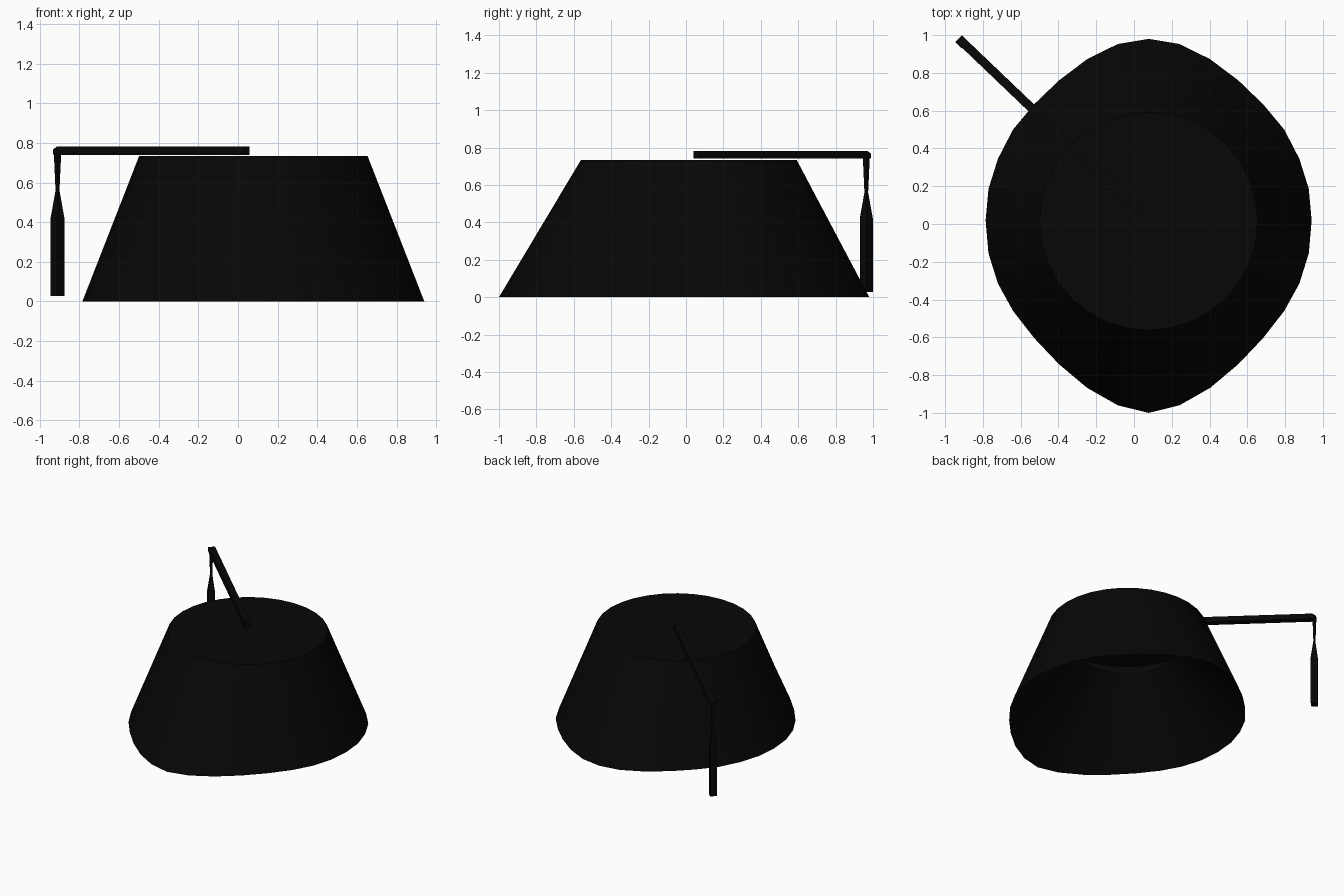
import bpy, bmesh, math
from mathutils import Vector

cube = bpy.data.objects.get("Cube")
if cube:
    bpy.data.objects.remove(cube, do_unlink=True)

black = bpy.data.materials.new("black felt")
black.use_nodes = True
col = (0.002, 0.002, 0.002, 1)
black.diffuse_color = col
black.node_tree.nodes["Principled BSDF"].inputs["Base Color"].default_value = col


def loft(name, rings, cap_start=True, cap_end=True):
    """Skin a list of equal-length closed rings into one object."""
    bm = bmesh.new()
    loops = [[bm.verts.new(p) for p in ring] for ring in rings]
    n = len(loops[0])
    for a, b in zip(loops, loops[1:]):
        for i in range(n):
            j = (i + 1) % n
            bm.faces.new((a[i], a[j], b[j], b[i]))
    if cap_start:
        bm.faces.new(loops[0][::-1])
    if cap_end:
        bm.faces.new(loops[-1])
    bmesh.ops.recalc_face_normals(bm, faces=bm.faces)
    mesh = bpy.data.meshes.new(name)
    bm.to_mesh(mesh)
    bm.free()
    mesh.materials.append(black)
    ob = bpy.data.objects.new(name, mesh)
    bpy.context.collection.objects.link(ob)
    return ob


# Hat body: inner lining funnel, pointed-oval rim, round flat crown
CX, CY = 0.0775, 0.015
half = [(0, -1.0), (.163, -.96), (.325, -.868), (.475, -.742), (.605, -.605),
        (.718, -.46), (.798, -.315), (.848, -.155), (.863, .018), (.848, .185),
        (.798, .345), (.718, .5), (.605, .635), (.475, .76), (.325, .873),
        (.163, .953), (0, .98)]
outline = half + [(-x, y) for x, y in half[-2:0:-1]]


def circle(r, z):
    angles = [-math.pi / 2 + k * math.tau / 32 for k in range(32)]
    return [(CX + r * math.cos(a), CY + r * math.sin(a), z) for a in angles]


rim = [(CX + x, y, 0) for x, y in outline]
hat = loft("hat_body", [circle(.36, .55), rim, circle(.577, .733)], cap_start=False)

bpy.ops.object.select_all(action='DESELECT')
hat.select_set(True)
bpy.context.view_layer.objects.active = hat
bpy.ops.object.shade_smooth_by_angle(angle=math.radians(30))

# Tassel cord: square bar lying across the crown, its outer end chamfered
start, end = Vector((.041, .056, 0)), Vector((-.912, .967, 0))
along = (end - start).normalized()
side = Vector((-along.y, along.x, 0)) * .0235


def bar_ring(p, low, high):
    return [p - side + Vector((0, 0, low)), p + side + Vector((0, 0, low)),
            p + side + Vector((0, 0, high)), p - side + Vector((0, 0, high))]


loft("tassel_cord", [bar_ring(start, .74, .782),
                     bar_ring(end - along * .02, .74, .782),
                     bar_ring(end + along * .006, .743, .768)])

# Hanging tassel: square section that pinches, then flares, turned with the cord
cx, cy = -.911, .964
profile = [(.765, .019), (.735, .018), (.56, .010), (.42, .035), (.027, .035)]
rings = [[(cx + r * math.cos(k * math.pi / 2), cy + r * math.sin(k * math.pi / 2), z)
          for k in range(4)] for z, r in profile]
loft("tassel", rings)
